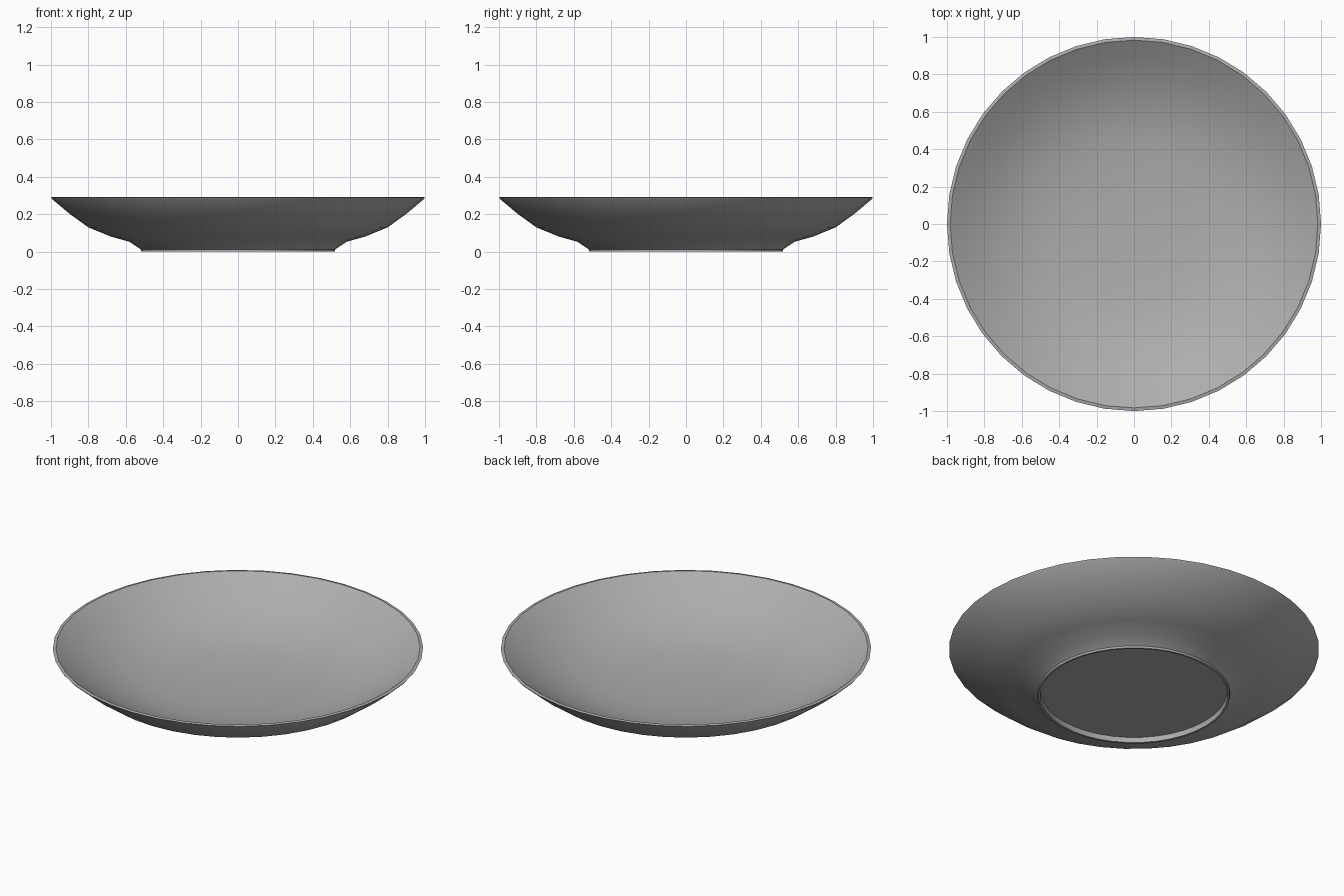
import bpy, bmesh, math

if "Cube" in bpy.data.objects:
    bpy.data.objects.remove(bpy.data.objects["Cube"])

SEGMENTS = 40

# Half section (radius, z): foot recess, foot ring, outer wall, rim, inner bowl
PROFILE = [
    (0.0, 0.03), (0.503, 0.03), (0.506, 0.0), (0.518, 0.0),
    (0.519, 0.012), (0.58, 0.053), (0.68, 0.081), (0.80, 0.130), (0.90, 0.202),
    (0.994, 0.281), (1.0, 0.290), (0.983, 0.293),
    (0.90, 0.239), (0.80, 0.182), (0.68, 0.128), (0.55, 0.090),
    (0.42, 0.068), (0.20, 0.054), (0.0, 0.052),
]

# Lathe the section around z
bm = bmesh.new()
verts = [bm.verts.new((r, 0, z)) for r, z in PROFILE]
edges = [bm.edges.new(pair) for pair in zip(verts, verts[1:])]
bmesh.ops.spin(bm, geom=verts + edges, cent=(0, 0, 0), axis=(0, 0, 1),
               angle=2 * math.pi, steps=SEGMENTS, use_merge=True)
bmesh.ops.remove_doubles(bm, verts=bm.verts[:], dist=0.0005)
bmesh.ops.recalc_face_normals(bm, faces=bm.faces[:])

mesh = bpy.data.meshes.new("shallow_dish")
bm.to_mesh(mesh)
bm.free()
dish = bpy.data.objects.new("shallow_dish", mesh)
bpy.context.collection.objects.link(dish)

# Darker grey glaze
glaze = bpy.data.materials.new("grey_glaze")
glaze.diffuse_color = (0.42, 0.42, 0.42, 1)
glaze.use_nodes = True
glaze.node_tree.nodes["Principled BSDF"].inputs["Base Color"].default_value = glaze.diffuse_color
mesh.materials.append(glaze)

# Smooth walls with crisp rim and foot
bpy.context.view_layer.objects.active = dish
dish.select_set(True)
bpy.ops.object.shade_smooth_by_angle(angle=math.radians(25))
